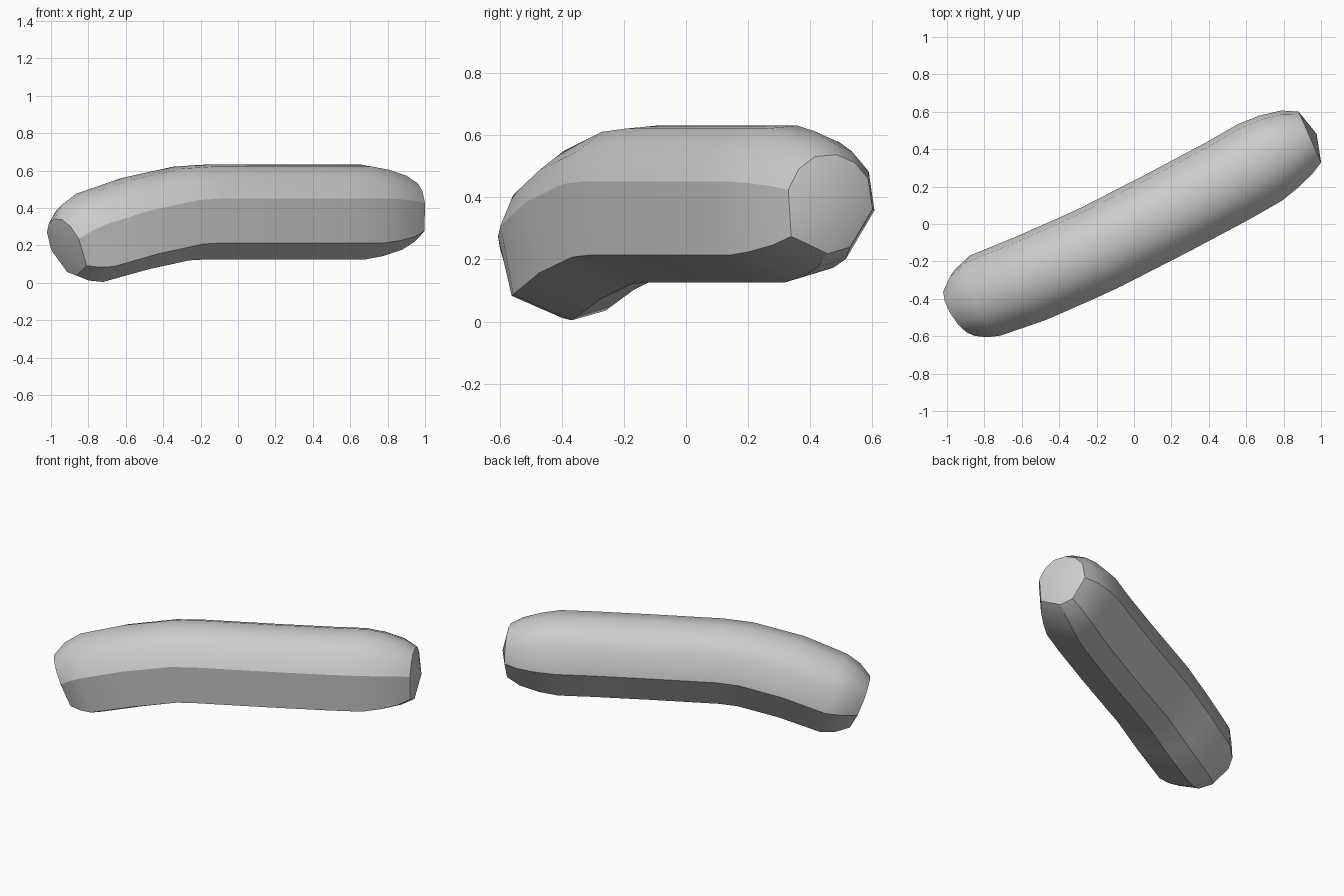
import bpy, bmesh
from math import radians
from mathutils import Matrix, Vector

cube = bpy.data.objects.get("Cube")
if cube:
    bpy.data.objects.remove(cube, do_unlink=True)

HALF_WIDTH, HALF_HEIGHT = 0.236, 0.253

# Cross-section: flat front and underside, rounded top and back
SECTION = [(-.93, -.65), (-1, .29), (-.75, .71), (-.36, .96), (.14, 1),
           (.57, .84), (.89, .52), (1, -.1), (.46, -.87), (-.07, -1)]
SHARP = {0, 1, 7, 8, 9}

# Spine stations: centre, scale, yaw, pitch
SPINE = [
    ((-.92, -.46, .19), .65, 33, 22),
    ((-.865, -.42, .215), .85, 29, 19),
    ((-.79, -.38, .24), .97, 24, 16),
    ((-.55, -.29, .315), 1, 24, 15),
    ((-.3, -.18, .37), 1, 26, 8),
    ((-.17, -.12, .378), 1, 27, 0),
    ((.2, .07, .378), 1, 28, 0),
    ((.5, .23, .378), 1, 30, 0),
    ((.675, .33, .378), 1, 30, 0),
    ((.77, .385, .378), .93, 28, 0),
    ((.87, .437, .378), .8, 26, 0),
    ((.94, .465, .378), .63, 24, 0),
]

grey = bpy.data.materials.new("light_grey")
grey.use_nodes = True
colour = (.6, .6, .6, 1)
grey.diffuse_color = colour
grey.node_tree.nodes["Principled BSDF"].inputs["Base Color"].default_value = colour

bm = bmesh.new()


def frame(centre, yaw, pitch):
    return (Matrix.Translation(centre) @ Matrix.Rotation(radians(yaw), 4, 'Z')
            @ Matrix.Rotation(radians(-pitch), 4, 'Y'))


# Rings along the spine
rings = []
for centre, scale, yaw, pitch in SPINE:
    m = frame(centre, yaw, pitch)
    rings.append([bm.verts.new(m @ Vector((0, u * HALF_WIDTH * scale, v * HALF_HEIGHT * scale)))
                  for u, v in SECTION])

# Skin between rings
count = len(SECTION)
for a, b in zip(rings, rings[1:]):
    for i in range(count):
        j = (i + 1) % count
        bm.faces.new((a[i], a[j], b[j], b[i]))


# Slightly domed end caps
def add_cap(ring, station, bulge):
    centre, _, yaw, pitch = station
    tip = bm.verts.new(frame(centre, yaw, pitch) @ Vector((bulge, 0, 0)))
    for i in range(count):
        bm.faces.new((ring[i], ring[(i + 1) % count], tip))


add_cap(rings[0], SPINE[0], -.02)
add_cap(rings[-1], SPINE[-1], .04)

bmesh.ops.recalc_face_normals(bm, faces=bm.faces)
for f in bm.faces:
    f.smooth = True

# Crisp long creases and cap rims
for ring in (rings[0], rings[-1]):
    for i in range(count):
        bm.edges.get((ring[i], ring[(i + 1) % count])).smooth = False
for a, b in zip(rings, rings[1:]):
    for i in SHARP:
        bm.edges.get((a[i], b[i])).smooth = False

mesh = bpy.data.meshes.new("bent_bar")
bm.to_mesh(mesh)
bm.free()
mesh.materials.append(grey)
bar = bpy.data.objects.new("bent_bar", mesh)
bpy.context.collection.objects.link(bar)
